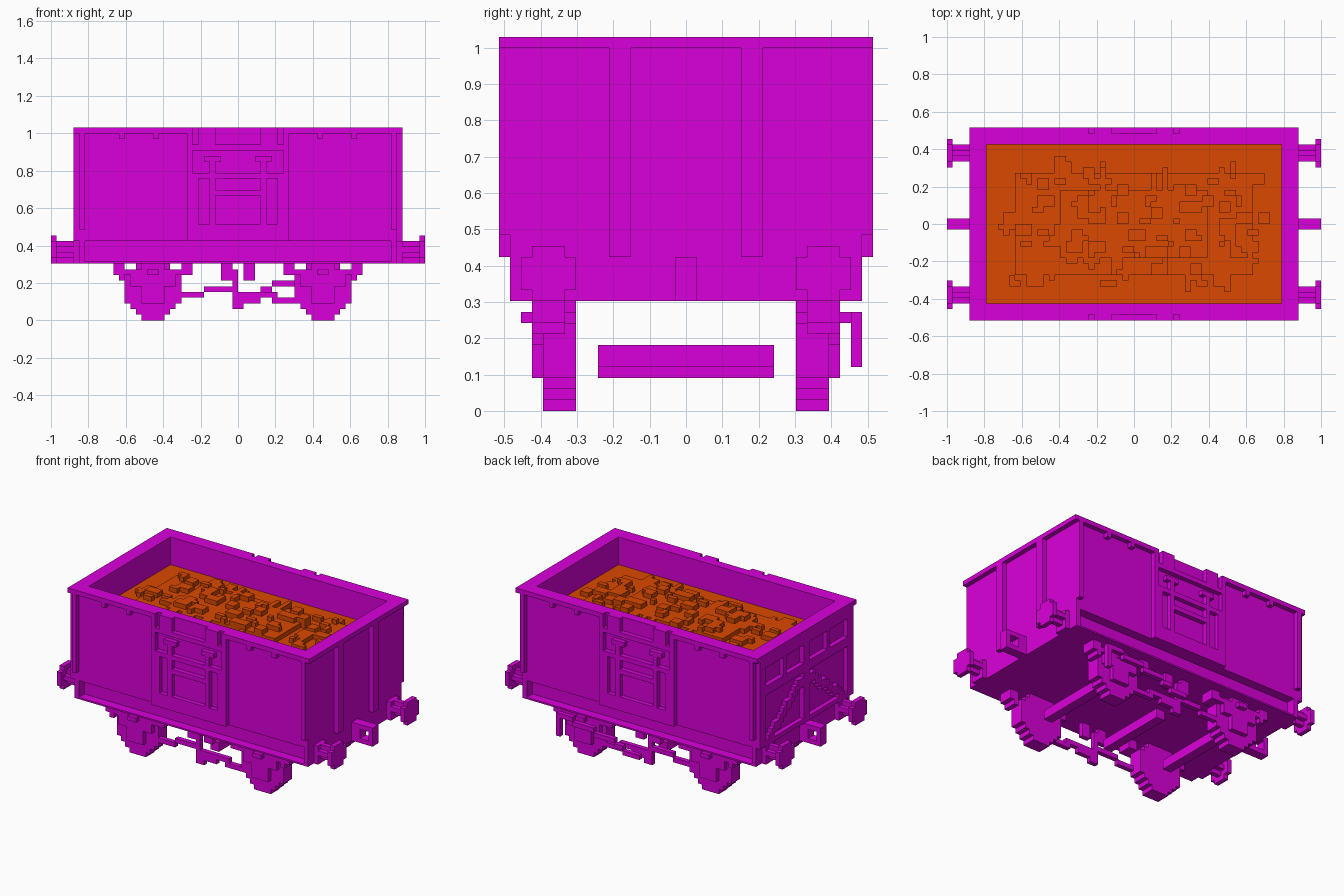
import bpy, bmesh, random

cube = bpy.data.objects.get("Cube")
if cube:
    bpy.data.objects.remove(cube, do_unlink=True)

U = 2 / 66  # size of one block


def material(name, rgb):
    m = bpy.data.materials.new(name)
    m.use_nodes = True
    m.diffuse_color = (*rgb, 1)
    m.node_tree.nodes["Principled BSDF"].inputs["Base Color"].default_value = (*rgb, 1)
    return m


MAGENTA = material("magenta paint", (0.70, 0.0, 0.70))
ORANGE = material("orange ore", (0.70, 0.065, 0.0))


def build(name, boxes, mat=MAGENTA):
    """One object from boxes given in blocks as (x0, x1, y0, y1, z0, z1)."""
    bm = bmesh.new()
    for x0, x1, y0, y1, z0, z1 in boxes:
        for v in bmesh.ops.create_cube(bm, size=1)["verts"]:
            v.co.x = (x0 if v.co.x < 0 else x1) * U
            v.co.y = (y0 if v.co.y < 0 else y1) * U
            v.co.z = (z0 if v.co.z < 0 else z1) * U
    me = bpy.data.meshes.new(name)
    bm.to_mesh(me)
    bm.free()
    me.materials.append(mat)
    ob = bpy.data.objects.new(name, me)
    bpy.context.collection.objects.link(ob)
    return ob


def mirrored(boxes, x=False, y=False):
    """Add copies of the boxes mirrored in x and/or y."""
    out = list(boxes)
    if x:
        out += [(-b[1], -b[0], *b[2:]) for b in out]
    if y:
        out += [(*b[:2], -b[3], -b[2], *b[4:]) for b in out]
    return out


# Floor, walls and rim; the rim is broken above the doors
build("floor", [(-28, 28, -14, 14, 10, 15)])
build("side_walls", mirrored([(-26, 26, 14, 16, 14, 33)], y=True))
build("end_walls", mirrored([(26, 28, -16, 16, 14, 33)], x=True))
build("top_rim", mirrored([(-29, 29, 14, 16, 33, 34)], y=True)
      + mirrored([(9, 29, 16, 17, 33, 34)], x=True, y=True)
      + mirrored([(26, 29, -14, 14, 33, 34)], x=True))
build("sole_plates", mirrored([(-27, 27, 14, 16, 10, 10.35)], y=True))
build("corner_posts", mirrored([(27, 28, 14, 16, 10, 14), (27, 28, 16, 17, 16, 33)],
                               x=True, y=True))
build("rim_lugs", mirrored([(a, a + 1, 16, 17, 32, 33) for a in (14, 20)], x=True, y=True))

# Side doors: raised plate with sunken slots and panels, the same on both sides
door = [(8, 9, 14, 34),                      # edge strips
        (7, 8, 14, 26), (4, 5, 17, 25),      # strips beside the slots
        (3, 6, 28, 29), (4, 5, 26, 28),      # hinges in the sunken band
        (4, 7, 31, 34)]                      # top catches
door = mirrored([(x0, x1, 16, 17, z0, z1) for x0, x1, z0, z1 in door], x=True)
door += [(-7, 7, 16, 17, 14, 17), (-4, 4, 16, 17, 22, 23),
         (-7, 7, 16, 17, 25, 26), (-8, 8, 16, 17, 30, 31)]
build("side_doors", mirrored(door, y=True))

# Plain end with two posts
build("end_posts", mirrored([(28, 29, 5, 7, 14, 33)], y=True))

# Panelled end with an upper row of openings and a stepped brace
panel = [(-29, -28, -16, 16, 25, 27), (-29, -28, -16, 16, 31, 33),
         (-29, -28, -1, 1, 14, 33), (-29, -28, -16, 16, 14, 15)]
panel += mirrored([(-29, -28, 7, 8, 27, 31), (-29, -28, 14, 16, 14, 33)], y=True)
panel += mirrored([(-29, -28, 1 + i, 2 + i, 22 - i * 3 // 4, 24 - i * 3 // 4)
                   for i in range(12)], y=True)
build("end_door", panel)

# Buffers and coupling loops
build("buffers", mirrored([
    (28, 29, 11, 14, 10, 14), (29, 32, 11, 14, 12, 13), (29, 32, 12, 13, 11, 14),
    (32, 33, 10, 15, 11, 14), (32, 33, 11, 14, 10, 15)], x=True, y=True))
build("couplings", mirrored([
    (28, 33, -1, 1, 10, 11), (28, 33, -1, 1, 13, 14),
    (28, 30, -1, 1, 11, 13), (32, 33, -1, 1, 11, 13)], x=True))

# Wheels, stacked in rows
half_widths = [2, 3, 4, 5, 5, 5, 5, 5, 4, 3]
build("wheels", mirrored([(15 - w, 15 + w, 10, 13, z, z + 1)
                          for z, w in enumerate(half_widths)], x=True, y=True))
build("axles", mirrored([(14, 16, -8, 8, 4, 6)], x=True))
build("brake_shaft", [(-1, 1, -8, 8, 3, 5)])

# Axle boxes, springs and hangers
build("axle_boxes", mirrored([
    (13, 17, 13, 14, 3, 10), (11, 19, 13, 14, 6, 8),
    (10, 20, 13, 14, 8, 9), (14, 16, 14, 15, 8, 9)], x=True, y=True))
build("spring_hangers", mirrored([
    (20, 22, 11, 14, 8, 10), (20, 21, 11, 14, 7, 8),
    (8, 10, 11, 14, 8, 10)], x=True, y=True))

# Brake rigging
rig = [(-3, -1, 12, 13, 7, 10), (1, 3, 12, 13, 7, 10), (-1, 0, 12, 13, 2, 9),
       (0, 1, 12, 13, 2, 5), (-4, 0, 12, 13, 5, 6), (-6, -3, 12, 13, 5, 6),
       (-10, -6, 12, 13, 4, 5), (1, 4, 12, 13, 3, 5), (4, 7, 12, 13, 4, 5),
       (6, 10, 12, 13, 3, 4)]
build("brake_rigging", mirrored(rig, y=True))
build("brake_lever", [(0, 4, 15, 16, 4, 5), (4, 6, 15, 16, 5, 6), (6, 11, 15, 16, 6, 7),
                      (11, 16, 15, 16, 7, 8), (16, 19, 15, 16, 8, 9), (19, 20, 15, 16, 4, 9)])

# Ore heap: stepped layers with scattered lumps
random.seed(4)
steps = [(26, 14, 28), (21, 9, 29), (13, 6, 30)]
heap = [(-a, a, -b, b, 15 if z == 28 else z - 1, z) for a, b, z in steps]
for i in range(120):
    x, y = random.randint(-24, 22), random.randint(-12, 10)
    top = max(z for a, b, z in steps if -a <= x < a and -b <= y < b)
    w, d = random.choice([(1, 1), (2, 1), (1, 2), (2, 2), (3, 2)])
    heap.append((x, x + w, y, y + d, 27, top + 1))
build("ore_heap", heap, ORANGE)
